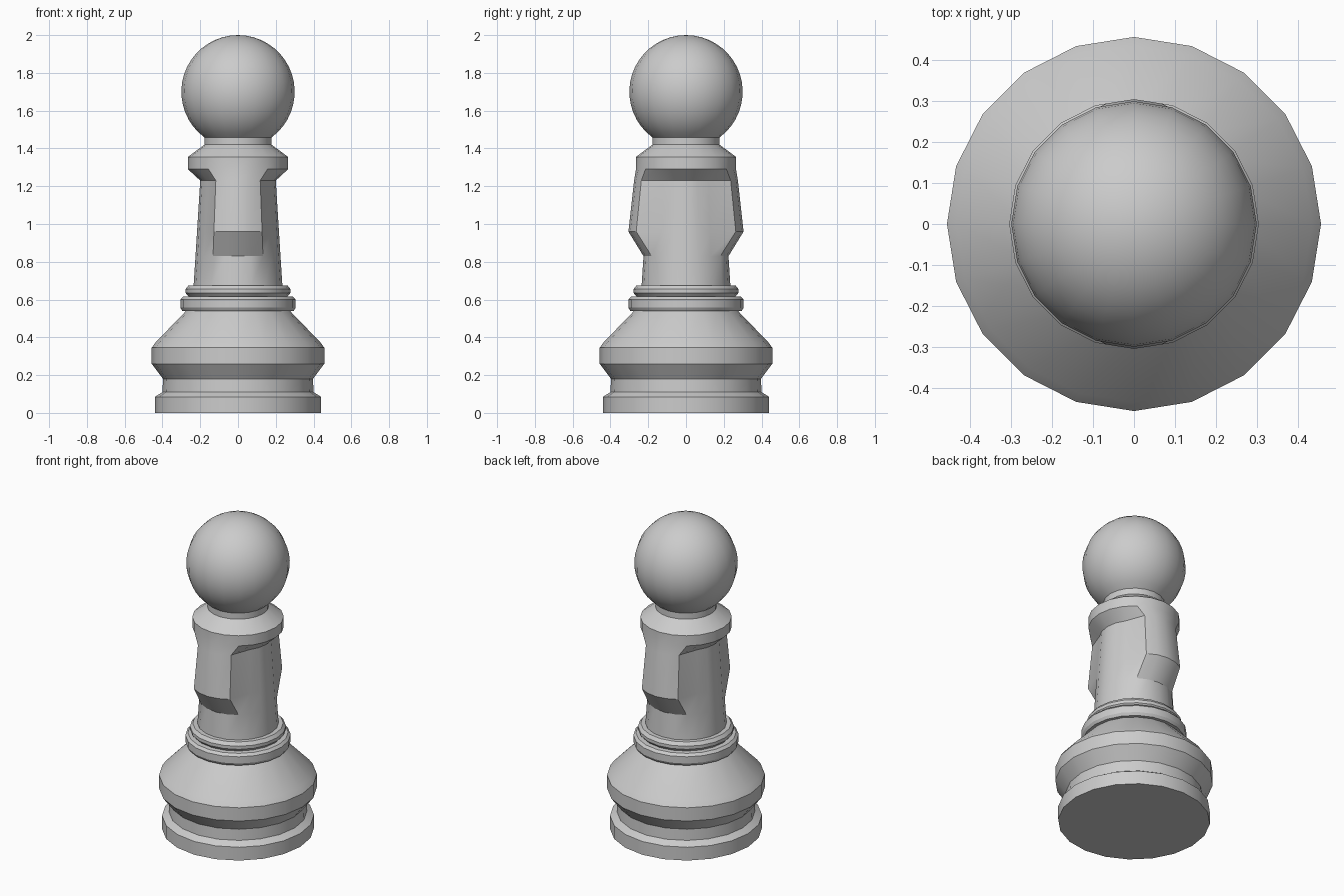
import bpy, bmesh, math

if "Cube" in bpy.data.objects:
    bpy.data.objects.remove(bpy.data.objects["Cube"])

SIDES = 20


def lathe(name, profile, cap_bottom=False, shape=None):
    """Spin (radius, z) points around z; radius 0 makes a pole."""
    bm = bmesh.new()
    rings = []
    for i, (r, z) in enumerate(profile):
        if r < 1e-5:
            rings.append([bm.verts.new((0, 0, z))] * SIDES)
            continue
        ring = []
        for k in range(SIDES):
            a = 2 * math.pi * k / SIDES
            x, y = r * math.cos(a), r * math.sin(a)
            if shape:
                y = shape(i, x, y, r)
            ring.append(bm.verts.new((x, y, z)))
        rings.append(ring)
    for lo, hi in zip(rings, rings[1:]):
        for k in range(SIDES):
            n = (k + 1) % SIDES
            quad = [lo[k], lo[n], hi[n], hi[k]]
            bm.faces.new(list(dict.fromkeys(quad)))
    if cap_bottom:
        bm.faces.new(rings[0][::-1])
    me = bpy.data.meshes.new(name)
    bm.to_mesh(me)
    bm.free()
    ob = bpy.data.objects.new(name, me)
    bpy.context.collection.objects.link(ob)
    bpy.ops.object.select_all(action='DESELECT')
    ob.select_set(True)
    bpy.context.view_layer.objects.active = ob
    bpy.ops.object.shade_smooth_by_angle(angle=math.radians(30))
    return ob


# Foot, waist and sloping shoulder
lathe("base", [(0.44, 0), (0.44, 0.085), (0.40, 0.11), (0.397, 0.18),
               (0.457, 0.26), (0.457, 0.345), (0.435, 0.375),
               (0.275, 0.54)], cap_bottom=True)

# Two stacked rings with bevelled edges
lathe("stem_rings", [(0.275, 0.54), (0.295, 0.54), (0.305, 0.557),
                     (0.305, 0.60), (0.29, 0.615), (0.262, 0.617),
                     (0.278, 0.635), (0.278, 0.655), (0.262, 0.675),
                     (0.235, 0.675)])

# Column and collar; front and back panels are pushed out along y
PUSH = {2: 0.088, 3: 0.075}


def push_panels(i, x, y, r):
    if i in PUSH and abs(y) > r * math.cos(math.radians(40)):
        y += math.copysign(PUSH[i], y)
    return y


lathe("column", [(0.235, 0.675), (0.225, 0.83), (0.217, 0.96), (0.20, 1.23),
                 (0.265, 1.29), (0.265, 1.355), (0.178, 1.42)],
      shape=push_panels)

# Neck and ball head
R, CZ, STEPS = 0.30, 1.70, 18
start = -math.acos(0.178 / R)
ball = []
for s in range(STEPS + 1):
    t = start + (math.pi / 2 - start) * s / STEPS
    ball.append((R * math.cos(t), CZ + R * math.sin(t)))
lathe("head", [(0.178, 1.42)] + ball)
